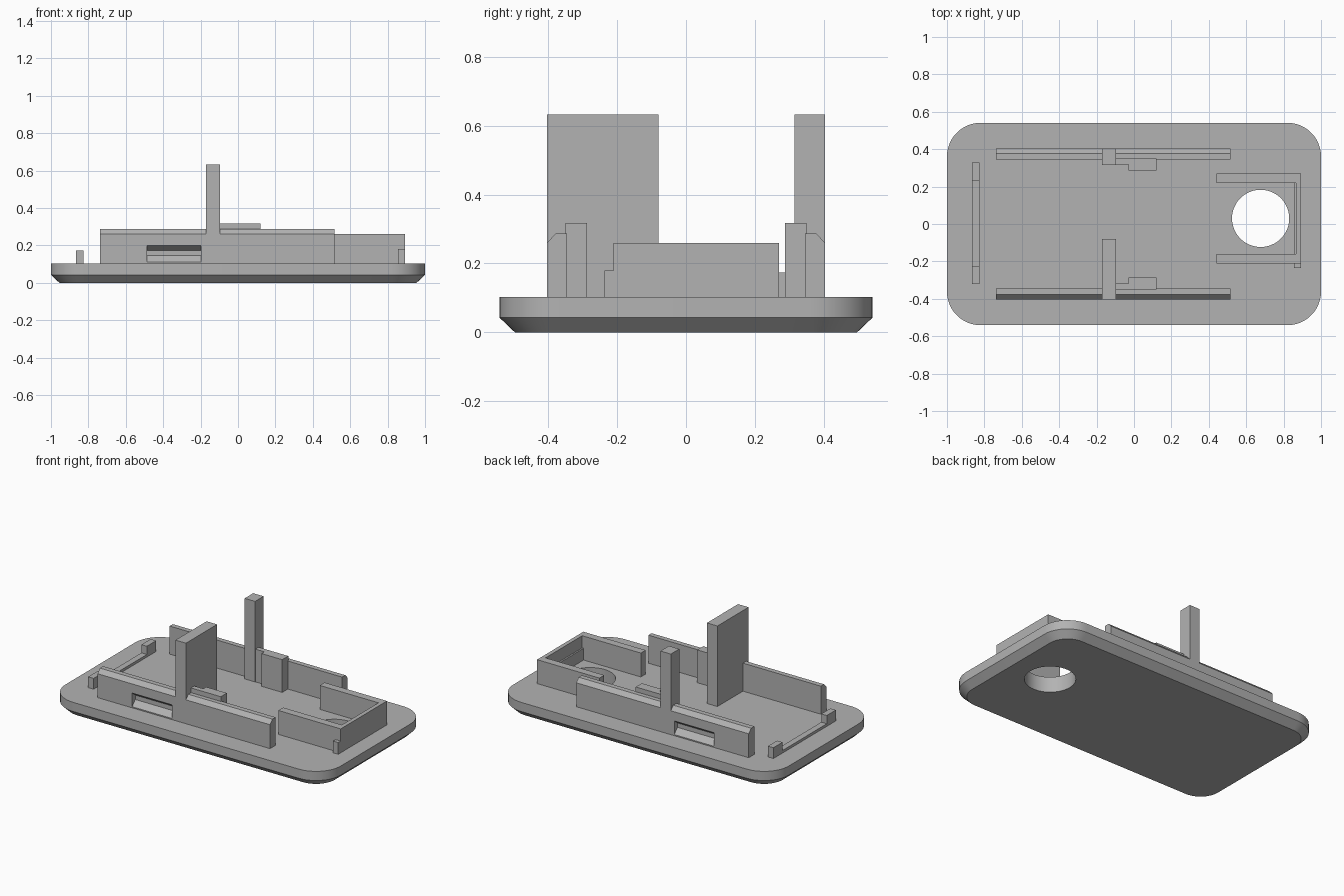
import bpy, bmesh, math
from mathutils import Vector

cube = bpy.data.objects.get("Cube")
if cube:
    bpy.data.objects.remove(cube, do_unlink=True)

grey = bpy.data.materials.new("plain_grey")
grey.use_nodes = True
colour = (0.45, 0.45, 0.45, 1)
grey.diffuse_color = colour
grey.node_tree.nodes["Principled BSDF"].inputs["Base Color"].default_value = colour

PLATE_TOP = 0.103
FLOOR = PLATE_TOP - 0.01      # parts sink slightly into the plate


def finish(name, bm):
    bmesh.ops.recalc_face_normals(bm, faces=bm.faces)
    mesh = bpy.data.meshes.new(name)
    bm.to_mesh(mesh)
    bm.free()
    mesh.materials.append(grey)
    obj = bpy.data.objects.new(name, mesh)
    bpy.context.collection.objects.link(obj)
    return obj


def prism(name, points, offset):
    """Extrude a closed outline along an offset."""
    bm = bmesh.new()
    face = bm.faces.new([bm.verts.new(p) for p in points])
    out = bmesh.ops.extrude_face_region(bm, geom=[face], use_keep_orig=True)
    verts = [g for g in out["geom"] if isinstance(g, bmesh.types.BMVert)]
    bmesh.ops.translate(bm, verts=verts, vec=Vector(offset))
    return finish(name, bm)


def box(name, x0, x1, y0, y1, z1, z0=FLOOR):
    outline = [(x0, y0, z0), (x1, y0, z0), (x1, y1, z0), (x0, y1, z0)]
    return prism(name, outline, (0, 0, z1 - z0))


def combine(obj, other, operation):
    """Apply a boolean and discard the helper."""
    other.hide_render = True
    mod = obj.modifiers.new("combine", "BOOLEAN")
    mod.operation, mod.object, mod.solver = operation, other, "EXACT"
    bpy.context.view_layer.objects.active = obj
    bpy.ops.object.modifier_apply(modifier=mod.name)
    bpy.data.objects.remove(other, do_unlink=True)


def rounded_outline(inset, z, radius=0.18, steps=12):
    pts = []
    for i, (sx, sy) in enumerate([(1, 1), (-1, 1), (-1, -1), (1, -1)]):
        for k in range(steps + 1):
            a = (i + k / steps) * math.pi / 2
            pts.append((sx * (1 - radius) + (radius - inset) * math.cos(a),
                        sy * (0.541 - radius) + (radius - inset) * math.sin(a), z))
    return pts


# Base plate with a bevelled underside
bm = bmesh.new()
rings = [[bm.verts.new(p) for p in rounded_outline(i, z)]
         for i, z in [(0.045, 0), (0, 0.043), (0, PLATE_TOP)]]
for low, high in zip(rings, rings[1:]):
    for i in range(len(low)):
        j = (i + 1) % len(low)
        bm.faces.new([low[i], low[j], high[j], high[i]])
bm.faces.new(rings[0])
bm.faces.new(rings[-1])
plate = finish("base_plate", bm)

# Round hole through the plate
circle = [(0.677 + 0.153 * math.cos(a), 0.03 + 0.153 * math.sin(a), -0.1)
          for a in (k * math.tau / 48 for k in range(48))]
combine(plate, prism("hole_cutter", circle, (0, 0, 0.4)), "DIFFERENCE")
bpy.ops.object.select_all(action="DESELECT")
plate.select_set(True)
bpy.context.view_layer.objects.active = plate
bpy.ops.object.shade_smooth_by_angle(angle=math.radians(25))

# Side walls, mirrored front to back: bevelled wall, slot, post and stepped clip
for side, s, post_inner in (("front", -1, 0.08), ("back", 1, 0.315)):
    profile = [(0.345, FLOOR), (0.403, FLOOR), (0.403, 0.26), (0.378, 0.287), (0.345, 0.287)]
    wall = prism(side + "_wall", [(-0.738, s * y, z) for y, z in profile], (1.253, 0, 0))
    slot = [(0.413, 0.1), (0.413, 0.208), (0.37, 0.174), (0.37, 0.145)]
    combine(wall, prism("slot_cutter", [(-0.487, s * y, z) for y, z in slot],
                        (0.29, 0, 0)), "DIFFERENCE")
    y0, y1 = sorted((s * post_inner, s * 0.403))
    combine(wall, box("post", -0.172, -0.096, y0, y1, 0.632), "UNION")
    steps = [(-0.12, 0.35), (0.12, 0.35), (0.12, 0.287), (-0.03, 0.287), (-0.03, 0.317), (-0.12, 0.317)]
    prism(side + "_clip", [(x, s * y, FLOOR) for x, y in steps], (0, 0, 0.318 - FLOOR))

# Open tray around the hole
tray = [(0.44, 0.27), (0.893, 0.27), (0.893, -0.21), (0.44, -0.21),
        (0.44, -0.16), (0.866, -0.16), (0.866, 0.22), (0.44, 0.22)]
prism("tray_wall", [(x, y, FLOOR) for x, y in tray], (0, 0, 0.26 - FLOOR))
box("tray_ledge", 0.856, 0.88, -0.17, 0.23, 0.18)
box("tray_tab", 0.856, 0.893, -0.236, -0.2, 0.18)

# Low end rail with a stop at each end
box("end_rail", -0.865, -0.825, -0.3, 0.3, 0.12)
for side, y0, y1 in (("front", -0.32, -0.225), ("back", 0.233, 0.328)):
    box(side + "_rail_stop", -0.865, -0.825, y0, y1, 0.174)
